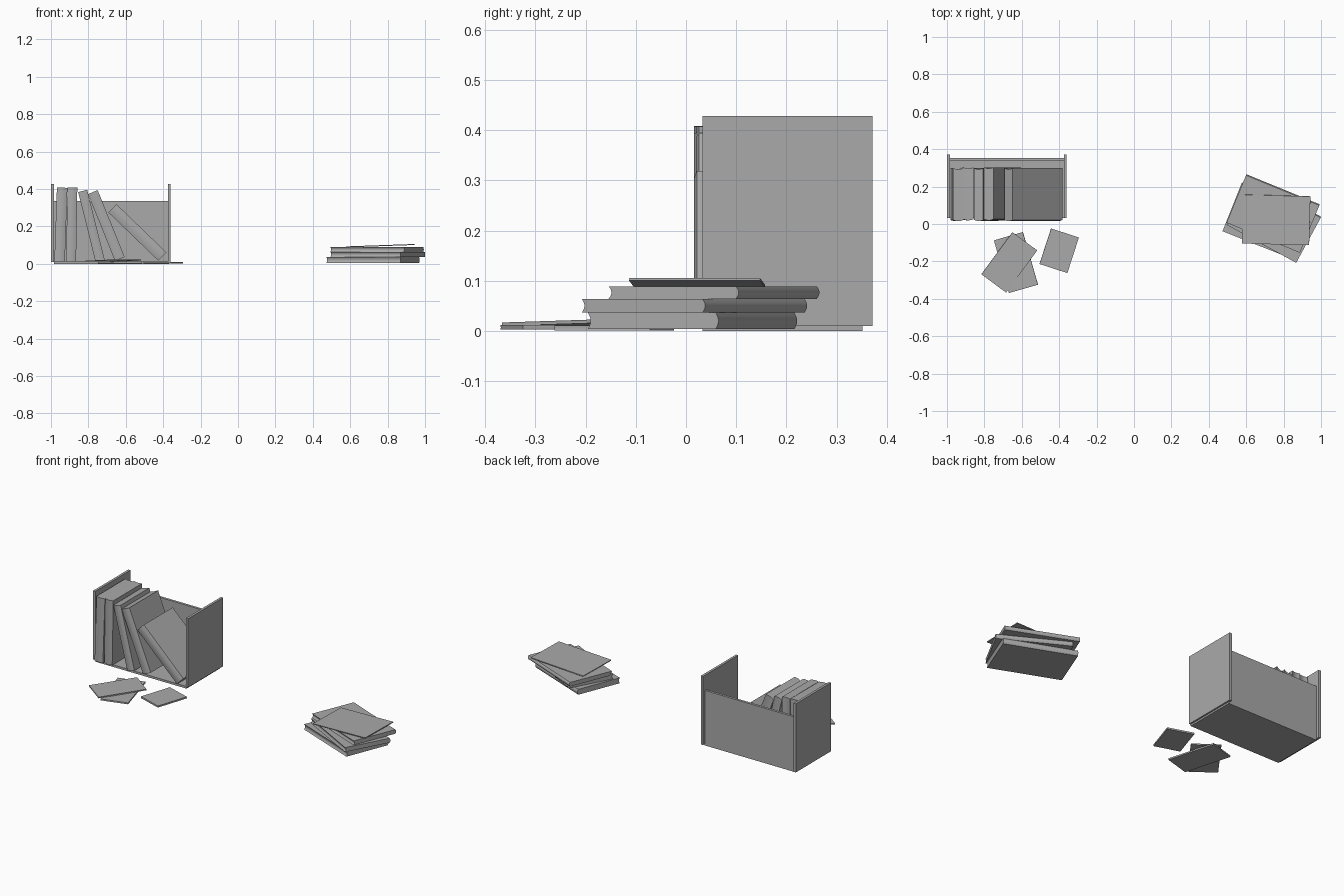
import bpy
import bmesh
import math
from mathutils import Matrix, Vector

if "Cube" in bpy.data.objects:
    bpy.data.objects.remove(bpy.data.objects["Cube"])

grey = bpy.data.materials.new("plain grey")
grey.use_nodes = True
GREY = (0.4, 0.4, 0.4, 1)
grey.diffuse_color = GREY
grey.node_tree.nodes["Principled BSDF"].inputs["Base Color"].default_value = GREY


def finish(name, bm, matrix=None):
    if matrix:
        bm.transform(matrix)
    bmesh.ops.recalc_face_normals(bm, faces=bm.faces)
    mesh = bpy.data.meshes.new(name)
    bm.to_mesh(mesh)
    bm.free()
    mesh.materials.append(grey)
    obj = bpy.data.objects.new(name, mesh)
    bpy.context.collection.objects.link(obj)
    return obj


def box(name, low, high):
    low, high = Vector(low), Vector(high)
    bm = bmesh.new()
    bmesh.ops.create_cube(bm, size=1)
    finish(name, bm, Matrix.Translation((low + high) / 2) @ Matrix.Diagonal((*(high - low), 1)))


def book(name, matrix, length, depth, thick, bulge=0.006, steps=6):
    """Lies flat, long side on x; rounded spine at +y, hollow page edge at -y."""
    arc = [(math.cos(math.pi * (i / steps - 0.5)), i / steps - 0.5) for i in range(steps + 1)]
    spine = [(depth / 2 - bulge + bulge * c, thick * t) for c, t in arc]
    pages = [(-depth / 2 + bulge * c, thick * t) for c, t in reversed(arc)]
    bm = bmesh.new()
    face = bm.faces.new([bm.verts.new((-length / 2, y, z)) for y, z in spine + pages])
    out = bmesh.ops.extrude_face_region(bm, geom=[face])
    verts = [v for v in out["geom"] if isinstance(v, bmesh.types.BMVert)]
    bmesh.ops.translate(bm, verts=verts, vec=(length, 0, 0))
    obj = finish(name, bm, matrix)
    bpy.ops.object.select_all(action="DESELECT")
    obj.select_set(True)
    bpy.context.view_layer.objects.active = obj
    bpy.ops.object.shade_smooth_by_angle(angle=math.radians(40))


def turn(degrees, axis):
    return Matrix.Rotation(math.radians(degrees), 4, axis)


# Open book rack
box("rack_base", (-0.985, 0.033, 0), (-0.37, 0.352, 0.013))
box("rack_back", (-0.985, 0.337, 0.012), (-0.375, 0.352, 0.335))
box("rack_right_side", (-1.0, 0.033, 0.01), (-0.985, 0.371, 0.428))
box("rack_left_side", (-0.375, 0.033, 0.01), (-0.36, 0.371, 0.428))

# Books in the rack: centre x, centre z, lean, height, thickness
rack_books = [
    (-0.947, 0.21, 2, 0.395, 0.056),
    (-0.889, 0.21, 1, 0.395, 0.053),
    (-0.784, 0.203, -14, 0.385, 0.05),
    (-0.704, 0.205, -22, 0.385, 0.056),
    (-0.538, 0.168, -46, 0.37, 0.062),
]
for i, (x, z, lean, height, thick) in enumerate(rack_books):
    # Upright: length to z, spine to -y, thickness to x
    upright = Matrix(((0, 0, 1, 0), (0, -1, 0, 0), (1, 0, 0, 0), (0, 0, 0, 1)))
    place = Matrix.Translation((x, 0.157 + 0.004 * (i % 2), z)) @ turn(lean, "Y") @ upright
    book(f"rack_book_{i + 1}", place, height, 0.283, thick)

# Stacked books: centre x, y, z, turn, thickness
stack_books = [
    (0.722, 0.013, 0.02, -21.7, 0.033),
    (0.748, 0.017, 0.05, -28.6, 0.027),
    (0.744, 0.056, 0.0765, -22.3, 0.025),
]
for i, (x, y, z, angle, thick) in enumerate(stack_books):
    place = Matrix.Translation((x, y, z)) @ turn(angle, "Z")
    book(f"stack_book_{i + 1}", place, 0.424, 0.28, thick)


# Thin booklets: centre, turn, tilt, length, width, thickness
def booklet(name, centre, angle, tilt, length, width, thick):
    place = Matrix.Translation(centre) @ turn(angle, "Z") @ turn(tilt, "Y")
    book(name, place, length, width, thick, bulge=0.001, steps=2)


booklet("stack_booklet", (0.76, 0.022, 0.097), -1.5, -2, 0.36, 0.262, 0.005)
booklet("floor_booklet_lower", (-0.631, -0.206, 0.007), -74, 0, 0.293, 0.162, 0.009)
booklet("floor_booklet_upper", (-0.667, -0.205, 0.017), 53.6, -1.5, 0.28, 0.165, 0.007)
booklet("floor_booklet_small", (-0.4, -0.143, 0.006), 72, 0, 0.2, 0.157, 0.01)
